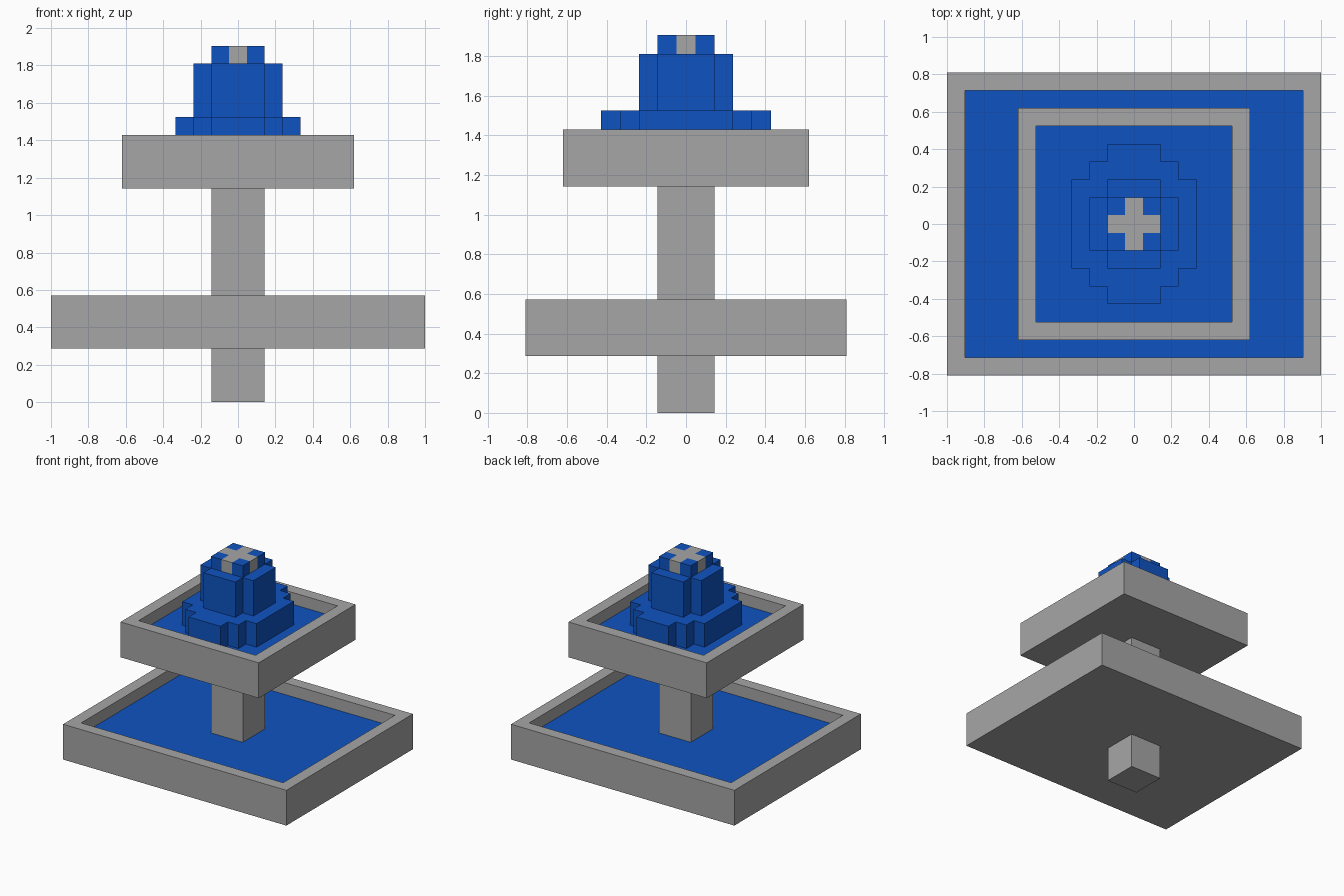
import bpy
import bmesh

U = 2 / 21  # size of one block

cube = bpy.data.objects.get("Cube")
if cube:
    bpy.data.objects.remove(cube, do_unlink=True)


def material(name, rgb):
    mat = bpy.data.materials.new(name)
    mat.use_nodes = True
    mat.diffuse_color = (*rgb, 1)
    mat.node_tree.nodes["Principled BSDF"].inputs["Base Color"].default_value = (*rgb, 1)
    return mat


STONE = material("grey stone", (0.381, 0.381, 0.381))
WATER = material("blue water", (0.0045, 0.086, 0.533))


def finish(name, bm, mats):
    bmesh.ops.recalc_face_normals(bm, faces=bm.faces)
    mesh = bpy.data.meshes.new(name)
    bm.to_mesh(mesh)
    bm.free()
    for mat in mats:
        mesh.materials.append(mat)
    obj = bpy.data.objects.new(name, mesh)
    bpy.context.collection.objects.link(obj)
    return obj


def prism(bm, outline, z0, z1):
    """Extrude an outline, in blocks, between two heights; return the top face."""
    base = bm.faces.new([bm.verts.new((x * U, y * U, z0 * U)) for x, y in outline])
    geom = bmesh.ops.extrude_face_region(bm, geom=[base], use_keep_orig=True)["geom"]
    verts = [g for g in geom if isinstance(g, bmesh.types.BMVert)]
    bmesh.ops.translate(bm, verts=verts, vec=(0, 0, (z1 - z0) * U))
    return next(g for g in geom if isinstance(g, bmesh.types.BMFace))


def stepped(corners):
    """Mirror the outer corners of one quadrant into a closed stepped outline."""
    quad = [corners[0]]
    for (_, y0), (x1, y1) in zip(corners, corners[1:]):
        quad += [(x1, y0), (x1, y1)]
    half = quad + [(-x, y) for x, y in reversed(quad)]
    return half + [(x, -y) for x, y in reversed(half)]


def block(name, corners, z0, z1, mat, centre=(0, 0)):
    bm = bmesh.new()
    outline = [(x + centre[0], y + centre[1]) for x, y in stepped(corners)]
    prism(bm, outline, z0, z1)
    return finish(name, bm, [mat])


def basin(name, hx, hy, z0, z1):
    """Square tray with a one-block rim and a water-filled floor."""
    bm = bmesh.new()
    top = prism(bm, stepped([(hx, hy)]), z0, z1)
    bm.normal_update()
    bmesh.ops.inset_region(bm, faces=[top], thickness=U, use_even_offset=True)
    geom = bmesh.ops.extrude_face_region(bm, geom=[top])["geom"]
    bmesh.ops.translate(bm, verts=[g for g in geom if isinstance(g, bmesh.types.BMVert)],
                        vec=(0, 0, -U))
    if top.is_valid:
        bmesh.ops.delete(bm, geom=[top], context="FACES_ONLY")
    # The sunken floor is the water surface
    for face in geom:
        if isinstance(face, bmesh.types.BMFace):
            face.material_index = 1
    return finish(name, bm, [STONE, WATER])


# Pedestal and basins
block("foot_post", [(1.5, 1.5)], 0, 3, STONE)
basin("lower_basin", 10.5, 8.5, 3, 6)
block("middle_post", [(1.5, 1.5)], 5, 12, STONE)
basin("upper_basin", 6.5, 6.5, 12, 15)

# Water rising in tiers
block("water_base_tier", [(3.5, 2.5), (2.5, 3.5), (1.5, 4.5)], 14, 16, WATER)
block("water_column", [(2.5, 1.5), (1.5, 2.5)], 16, 19, WATER)

# Crown: stone cross with water in its corners
block("crown_cross", [(1.5, 0.5), (0.5, 1.5)], 19, 20, STONE)
for side, sx in (("left", 1), ("right", -1)):
    for end, sy in (("back", 1), ("front", -1)):
        block(f"crown_water_{end}_{side}", [(0.5, 0.5)], 19, 20, WATER, (sx, sy))
